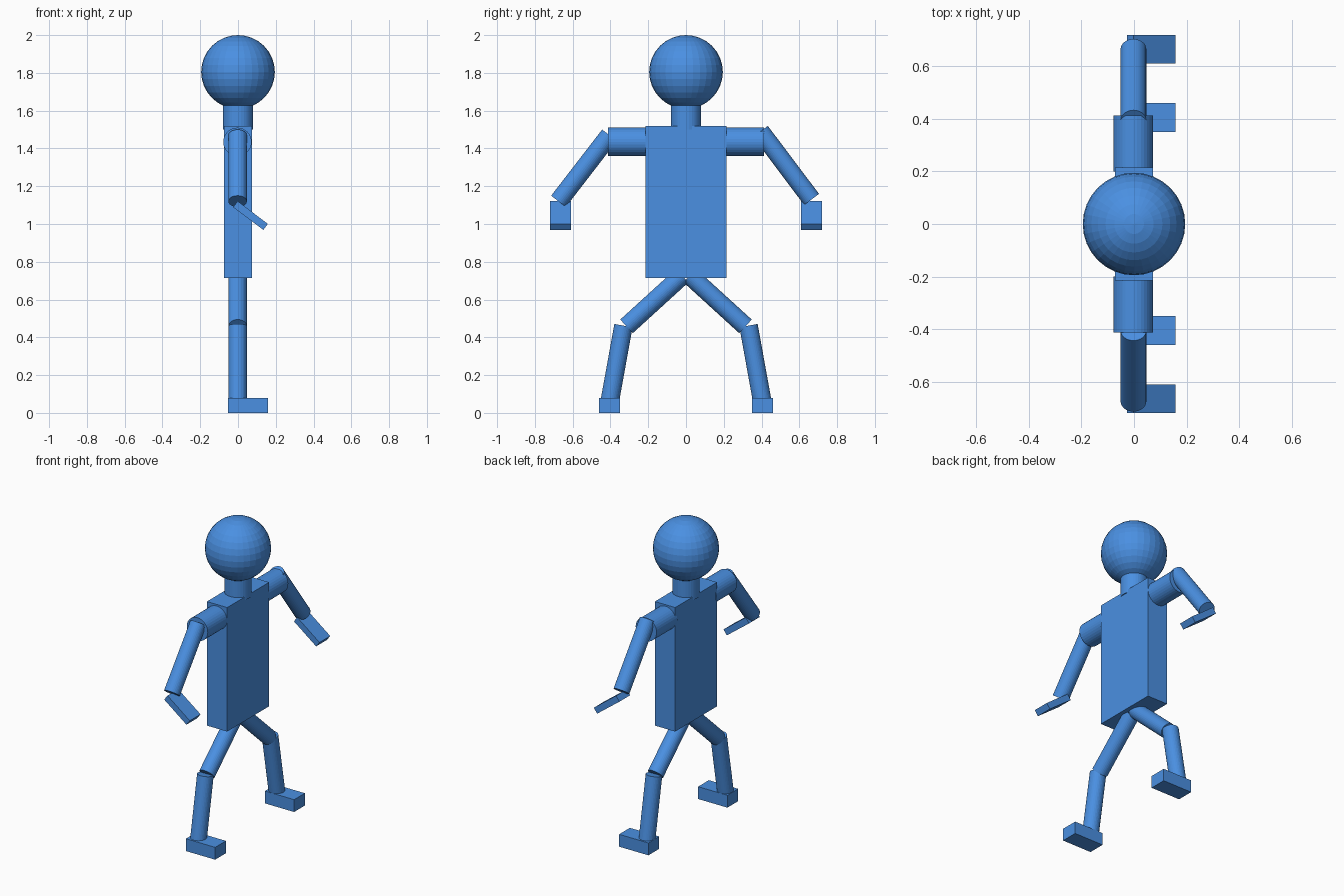
import bpy, math
from mathutils import Vector

if "Cube" in bpy.data.objects:
    bpy.data.objects.remove(bpy.data.objects["Cube"])

blue = bpy.data.materials.new("blue")
blue.diffuse_color = (0.069, 0.279, 0.760, 1)
blue.use_nodes = True
blue.node_tree.nodes["Principled BSDF"].inputs["Base Color"].default_value = blue.diffuse_color


def finish(name):
    o = bpy.context.object
    o.name = name
    o.data.materials.append(blue)
    return o


def box(name, centre, size, rot=(0, 0, 0)):
    bpy.ops.mesh.primitive_cube_add(size=1, location=centre, rotation=rot)
    o = finish(name)
    o.scale = size
    return o


def rod(name, a, b, radius):
    a, b = Vector(a), Vector(b)
    d = b - a
    bpy.ops.mesh.primitive_cylinder_add(vertices=32, radius=radius, depth=d.length,
                                        location=(a + b) / 2)
    o = finish(name)
    o.rotation_euler = d.to_track_quat('Z', 'Y').to_euler()
    return o


# Head, neck and torso (figure faces +x)
bpy.ops.mesh.primitive_uv_sphere_add(segments=32, ring_count=16, radius=0.195,
                                     location=(0, 0, 1.805))
finish("head")
rod("neck", (0, 0, 1.50), (0, 0, 1.67), 0.08)
box("torso", (0, 0, 1.1175), (0.146, 0.43, 0.805))

# Limbs; the two forearms differ slightly
forearms = {-1: ((0.405, 1.47), (0.675, 1.12)), 1: ((0.394, 1.49), (0.665, 1.13))}
for s, side in ((-1, "right"), (1, "left")):
    rod(side + "_shoulder", (-0.003, s * 0.2, 1.435), (-0.003, s * 0.413, 1.435), 0.075)
    (y0, z0), (y1, z1) = forearms[s]
    rod(side + "_arm", (-0.002, s * y0, z0), (-0.002, s * y1, z1), 0.049)
    box(side + "_hand", (0.066, s * 0.665, 1.045), (0.2, 0.11, 0.04),
        (0, math.radians(37), 0))
    rod(side + "_thigh", (-0.002, s * 0.02, 0.727), (-0.002, s * 0.315, 0.458), 0.049)
    rod(side + "_shin", (-0.002, s * 0.331, 0.462), (-0.002, s * 0.402, 0.07), 0.049)
    box(side + "_foot", (0.053, s * 0.405, 0.04), (0.21, 0.11, 0.08))
